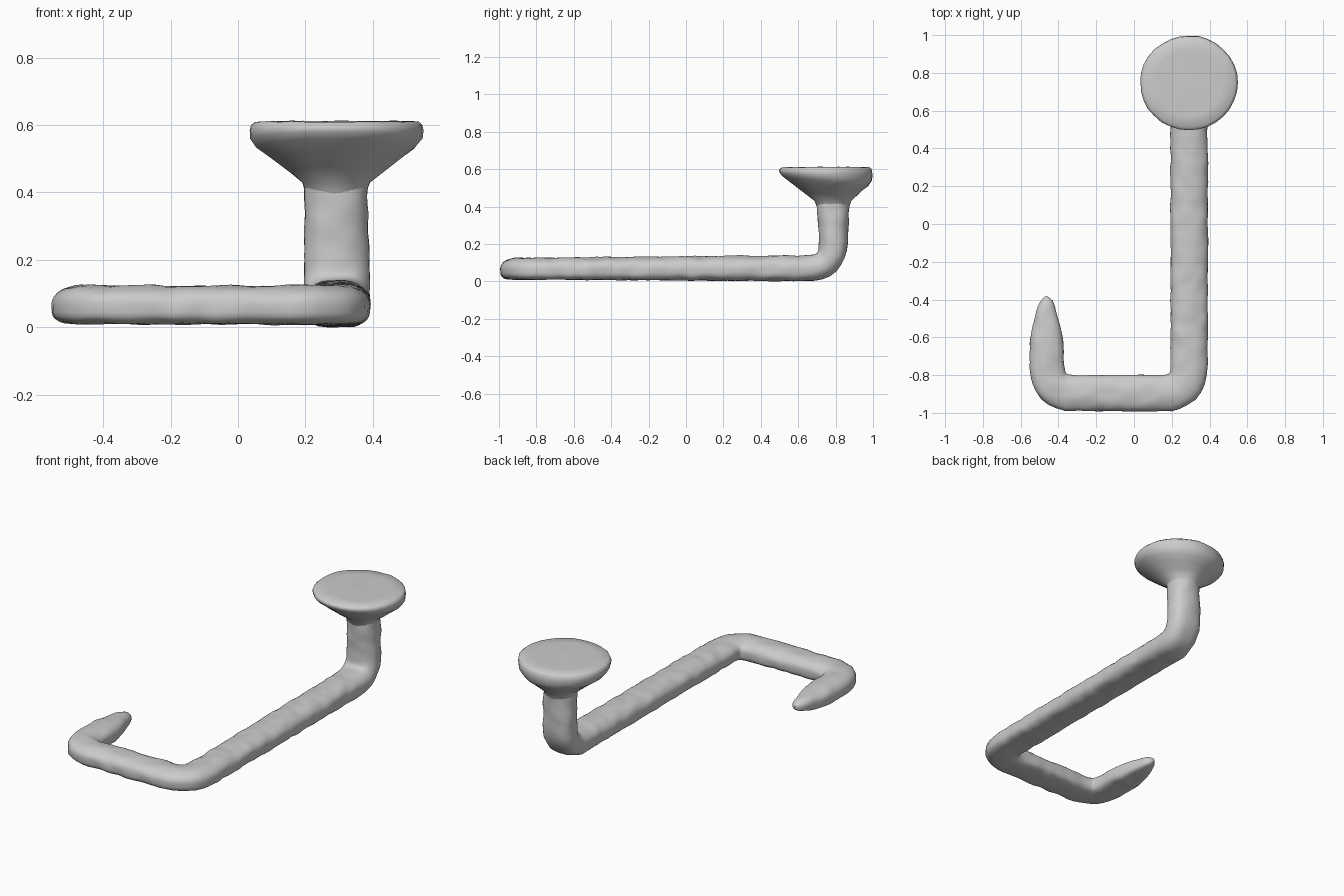
import bpy, bmesh, math
from mathutils import Vector, noise

cube = bpy.data.objects.get("Cube")
if cube:
    bpy.data.objects.remove(cube)

SIDES = 32

grey = bpy.data.materials.new("light grey")
grey.use_nodes = True
colour = (0.6, 0.6, 0.6, 1)
grey.diffuse_color = colour
grey.node_tree.nodes["Principled BSDF"].inputs["Base Color"].default_value = colour


def loft(name, rings, bumps):
    """Skin a list of closed rings, cap the ends and add a slightly hand-worked surface."""
    bm = bmesh.new()
    loops = [[bm.verts.new(p) for p in ring] for ring in rings]
    for a, b in zip(loops, loops[1:]):
        for i in range(SIDES):
            j = (i + 1) % SIDES
            bm.faces.new((a[i], a[j], b[j], b[i]))
    bm.faces.new(loops[0][::-1])
    bm.faces.new(loops[-1])
    bmesh.ops.recalc_face_normals(bm, faces=bm.faces)
    bm.normal_update()
    for v in bm.verts:
        v.co += v.normal * noise.noise(v.co * 16) * bumps
    mesh = bpy.data.meshes.new(name)
    bm.to_mesh(mesh)
    bm.free()
    mesh.materials.append(grey)
    obj = bpy.data.objects.new(name, mesh)
    bpy.context.collection.objects.link(obj)
    bpy.ops.object.select_all(action="DESELECT")
    obj.select_set(True)
    bpy.context.view_layer.objects.active = obj
    bpy.ops.object.shade_smooth_by_angle(angle=math.radians(50))
    return obj


def power(value, exponent):
    return math.copysign(abs(value) ** exponent, value)


# Bent bar: corner points, each with half width, half height and underside squareness
corners = [
    (Vector((-0.465, -0.383, 0.067)), Vector((0.085, 0.056, 3.5))),
    (Vector((-0.460, -0.895, 0.067)), Vector((0.094, 0.057, 3.5))),
    (Vector((0.292, -0.895, 0.067)), Vector((0.098, 0.058, 3.5))),
    (Vector((0.292, 0.787, 0.071)), Vector((0.099, 0.070, 3.0))),
    (Vector((0.292, 0.787, 0.440)), Vector((0.092, 0.088, 2.0))),
]
BEND = 0.14
path = []
last = len(corners) - 2
for i in range(last + 1):
    (p, s), (q, t) = corners[i], corners[i + 1]
    length = (q - p).length
    start = BEND if i else 0
    end = length - (BEND if i < last else 0)
    steps = round((end - start) / 0.025)
    for k in range(steps + 1):
        f = (start + (end - start) * k / steps) / length
        path.append((p.lerp(q, f), s.lerp(t, f)))
    if i < last:
        a, sa = path[-1]
        nxt, tn = corners[i + 2]
        f = BEND / (nxt - q).length
        b, sb = q.lerp(nxt, f), t.lerp(tn, f)
        for k in range(1, 8):
            f = k / 8
            path.append((a.lerp(q, f).lerp(q.lerp(b, f), f), sa.lerp(sb, f)))

rings = []
up = Vector((0, 0, 1))
side = Vector((1, 0, 0))
tip = corners[0][0]
for i, (p, s) in enumerate(path):
    along = (path[min(i + 1, len(path) - 1)][0] - path[max(i - 1, 0)][0]).normalized()
    if along.z < 0.95:
        side = along.cross(up).normalized()
    normal = side.cross(along)
    # The free end narrows to a blunt point
    taper = 1
    if i < 20:
        taper = min(1, max(0.004, (p - tip).length / 0.25) ** 0.42)
    ring = []
    for k in range(SIDES):
        angle = math.tau * k / SIDES
        c, n = math.cos(angle), math.sin(angle)
        e = 2 / (s.z if n < 0 else 2.2)
        ring.append(p + side * power(c, e) * s.x * taper
                    + normal * power(n, e) * s.y * taper ** 0.7)
    rings.append(ring)
loft("bent_bar", rings, 0.006)

# Flared mounting head: height, radius, centre y, tilt of the rim underside
profile = [
    (0.39, 0.086, 0.787, 0), (0.43, 0.10, 0.785, 0), (0.465, 0.145, 0.768, 0.01),
    (0.505, 0.195, 0.752, 0.02), (0.535, 0.235, 0.747, 0.025),
    (0.56, 0.256, 0.747, 0.02), (0.585, 0.259, 0.747, 0.01),
    (0.60, 0.255, 0.747, 0), (0.61, 0.243, 0.747, 0),
    (0.611, 0.18, 0.747, 0), (0.611, 0.10, 0.747, 0), (0.611, 0.03, 0.747, 0),
]
rings = []
for z, r, cy, tilt in profile:
    angles = [math.tau * k / SIDES for k in range(SIDES)]
    rings.append([Vector((0.291 + r * math.cos(a), cy + 0.97 * r * math.sin(a),
                          z - tilt * math.sin(a))) for a in angles])
loft("mounting_head", rings, 0.004)
